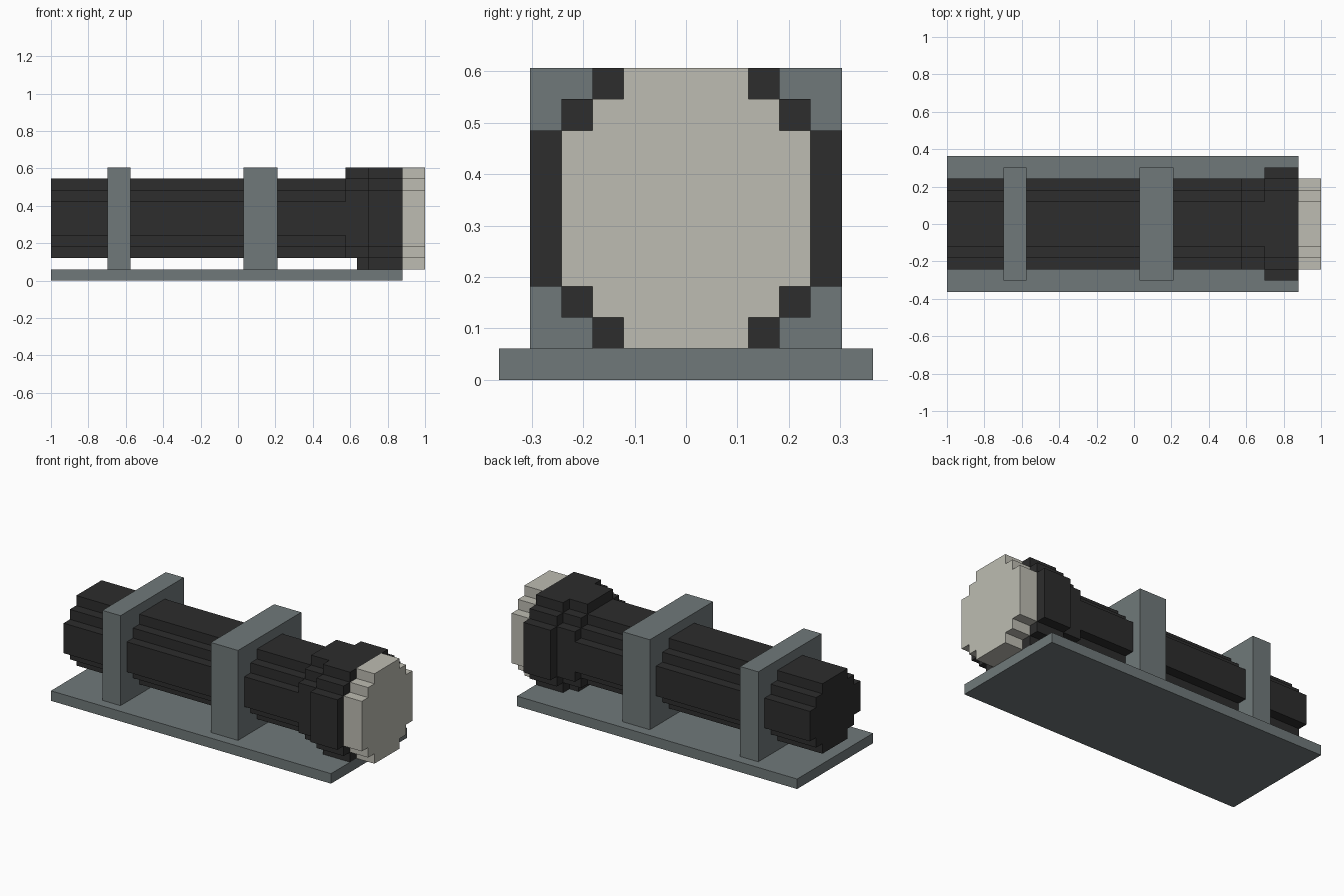
import bpy
import bmesh

cube = bpy.data.objects.get("Cube")
if cube:
    bpy.data.objects.remove(cube, do_unlink=True)

U = 2 / 33  # one block; the model is 33 blocks long


def make_material(name, rgb):
    mat = bpy.data.materials.new(name)
    mat.use_nodes = True
    colour = (*rgb, 1)
    mat.diffuse_color = colour
    mat.node_tree.nodes["Principled BSDF"].inputs["Base Color"].default_value = colour
    return mat


charcoal = make_material("charcoal", (0.026, 0.026, 0.026))
slate = make_material("slate grey", (0.162, 0.191, 0.194))
ivory = make_material("pale ivory", (0.509, 0.503, 0.445))


def stepped_profile(half, z0, z1, bottom=2, top=2):
    """Blocky rounded outline in (y, z), stepping in one block per row."""
    side = []
    for i in range(bottom):
        y = half - bottom + i
        side += [(y, z0 + i), (y, z0 + i + 1)]
    side += [(half, z0 + bottom), (half, z1 - top)]
    for i in range(top):
        y, z = half - 1 - i, z1 - top + i
        side += [(y, z), (y, z + 1)]
    return side + [(-y, z) for y, z in reversed(side)]


def prism(name, profile, x0, x1, mat):
    """Extrude a (y, z) outline along x, all in block units."""
    bm = bmesh.new()
    face = bm.faces.new([bm.verts.new((x0 * U, y * U, z * U)) for y, z in profile])
    ext = bmesh.ops.extrude_face_region(bm, geom=[face], use_keep_orig=True)
    verts = [g for g in ext["geom"] if isinstance(g, bmesh.types.BMVert)]
    bmesh.ops.translate(bm, verts=verts, vec=((x1 - x0) * U, 0, 0))
    bmesh.ops.recalc_face_normals(bm, faces=bm.faces)
    mesh = bpy.data.meshes.new(name)
    bm.to_mesh(mesh)
    bm.free()
    mesh.materials.append(mat)
    obj = bpy.data.objects.new(name, mesh)
    bpy.context.collection.objects.link(obj)
    return obj


def rectangle(half, z0, z1):
    return stepped_profile(half, z0, z1, 0, 0)


# Base plate and the two square brackets
prism("base_plate", rectangle(6, 0, 1), -16.5, 14.5, slate)
prism("rear_bracket", rectangle(5, 1, 10), -11.5, -9.5, slate)
prism("middle_bracket", rectangle(5, 1, 10), 0.5, 3.5, slate)

# Long tube, widening in steps towards the head
prism("tube", stepped_profile(4, 2, 9), -16.5, 9.5, charcoal)
prism("neck", stepped_profile(4, 2, 10, bottom=1), 9.5, 10.5, charcoal)
prism("neck_flare", stepped_profile(4, 1, 10), 10.5, 11.5, charcoal)
prism("head_collar", stepped_profile(5, 1, 10), 11.5, 14.5, charcoal)

# Pale lens at the end
prism("lens", stepped_profile(4, 1, 10), 14.5, 16.5, ivory)
